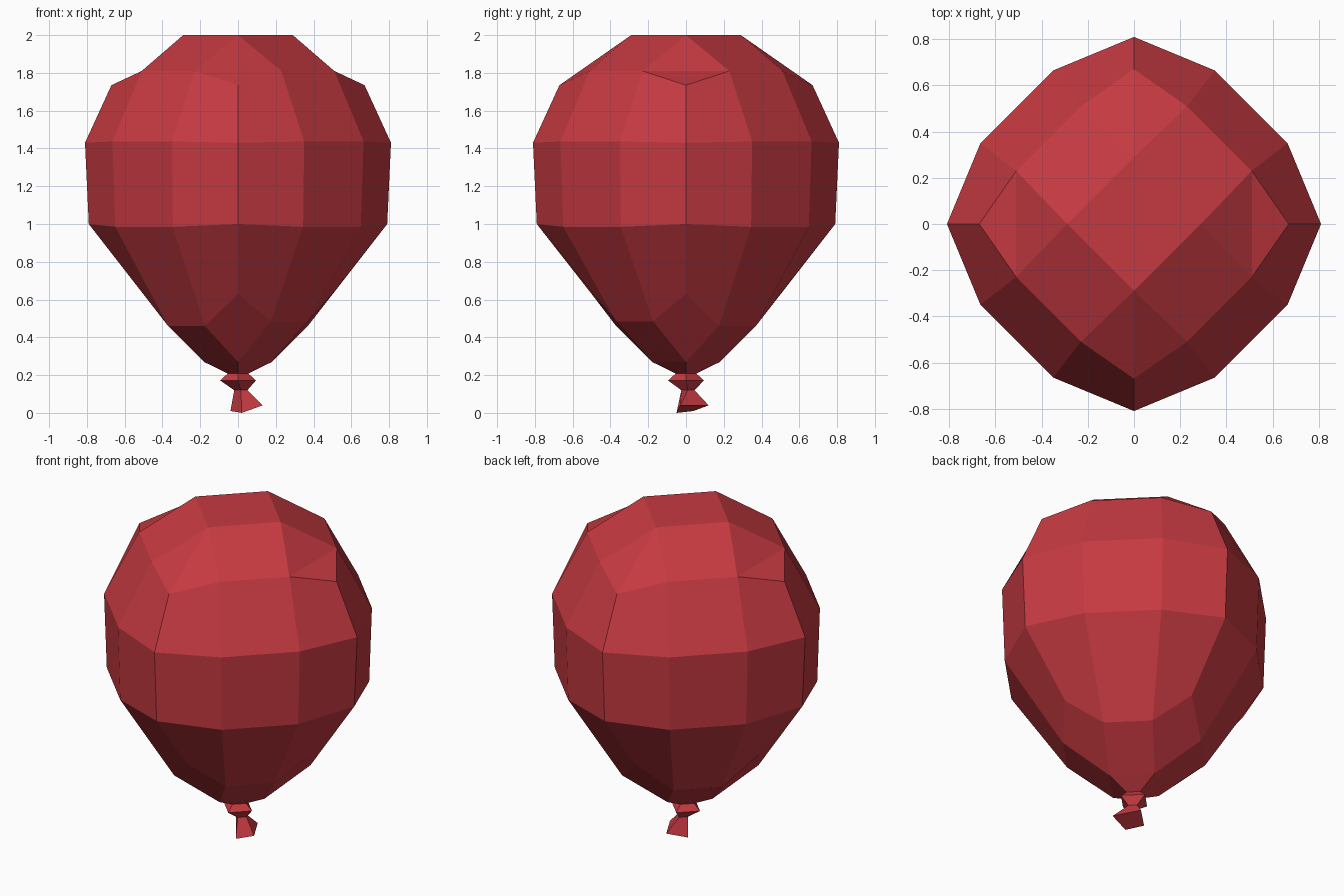
import bpy
import bmesh
from mathutils import Matrix, Vector

cube = bpy.data.objects.get("Cube")
if cube:
    bpy.data.objects.remove(cube, do_unlink=True)

# One red rubber material
red = bpy.data.materials.new("balloon red")
red.use_nodes = True
colour = (0.56, 0.042, 0.053, 1)
red.diffuse_color = colour
red.node_tree.nodes["Principled BSDF"].inputs["Base Color"].default_value = colour


def ring(bm, points):
    """Repeat the points of one quarter around the vertical axis."""
    return [bm.verts.new(Matrix.Rotation(k * 1.5707963, 3, 'Z') @ Vector(p))
            for k in range(4) for p in points]


def bridge(bm, upper, lower):
    """Join two rings of equal count with quads."""
    n = len(upper)
    for i in range(n):
        j = (i + 1) % n
        bm.faces.new((upper[i], upper[j], lower[j], lower[i]))


def dome(bm, outer, inner, sharp_split=False):
    """Close a ring of twelve towards a ring of four."""
    for k in range(4):
        a, b, c, d = inner[k], outer[3 * k - 1], outer[3 * k], outer[3 * k + 1]
        if not sharp_split:
            bm.faces.new((a, b, c, d))
        elif k % 2:
            # ridge running out to the corner
            bm.faces.new((a, b, c))
            bm.faces.new((a, c, d))
        else:
            # crease running across the corner
            bm.faces.new((a, b, d))
            bm.faces.new((b, c, d))
        bm.faces.new((a, d, outer[3 * k + 2], inner[(k + 1) % 4]))


def finish(bm, name):
    bmesh.ops.recalc_face_normals(bm, faces=bm.faces)
    mesh = bpy.data.meshes.new(name)
    bm.to_mesh(mesh)
    bm.free()
    mesh.materials.append(red)
    obj = bpy.data.objects.new(name, mesh)
    bpy.context.collection.objects.link(obj)
    return obj


# Balloon body: a rounded box of three by three faces per side
bm = bmesh.new()
# corner radius, corner height, edge point far and near, edge height
levels = [
    (0.67, 1.735, 0.51, 0.23, 1.81),
    (0.81, 1.43, 0.665, 0.35, 1.437),
    (0.79, 1.0, 0.65, 0.345, 0.985),
    (0.5, 0.63, 0.37, 0.175, 0.46),
]
rings = [ring(bm, [(r, 0, zc), (a, b, ze), (b, a, ze)])
         for r, zc, a, b, ze in levels]
for upper, lower in zip(rings, rings[1:]):
    bridge(bm, upper, lower)

# Crown
crown = ring(bm, [(0.29, 0, 2)])
dome(bm, rings[0], crown, sharp_split=True)
bm.faces.new(crown)

# Lower end, drawn in to the neck; one quarter sits slightly higher
for v in rings[-1][-2:]:
    v.co.z += 0.025
base = ring(bm, [(0.18, 0, 0.27)])
dome(bm, rings[-1], base)
bridge(bm, base, ring(bm, [(0.055, 0, 0.208)]))
finish(bm, "balloon_body")

# Tied knot and its bent, flared tail
bm = bmesh.new()
knot = [ring(bm, [(r, 0, z)]) for r, z in ((0.055, 0.208), (0.095, 0.172), (0.035, 0.12))]
for v in knot[-1]:
    v.co += Vector((0.015, 0.01, 0))
tail = [bm.verts.new(p) for p in ((0.13, -0.03, 0.04), (0.05, 0.12, 0.04),
                                  (-0.04, 0.04, 0.01), (0.02, -0.05, 0))]
knot.append(tail)
for upper, lower in zip(knot, knot[1:]):
    bridge(bm, upper, lower)
bm.faces.new(tail)
finish(bm, "balloon_knot")
